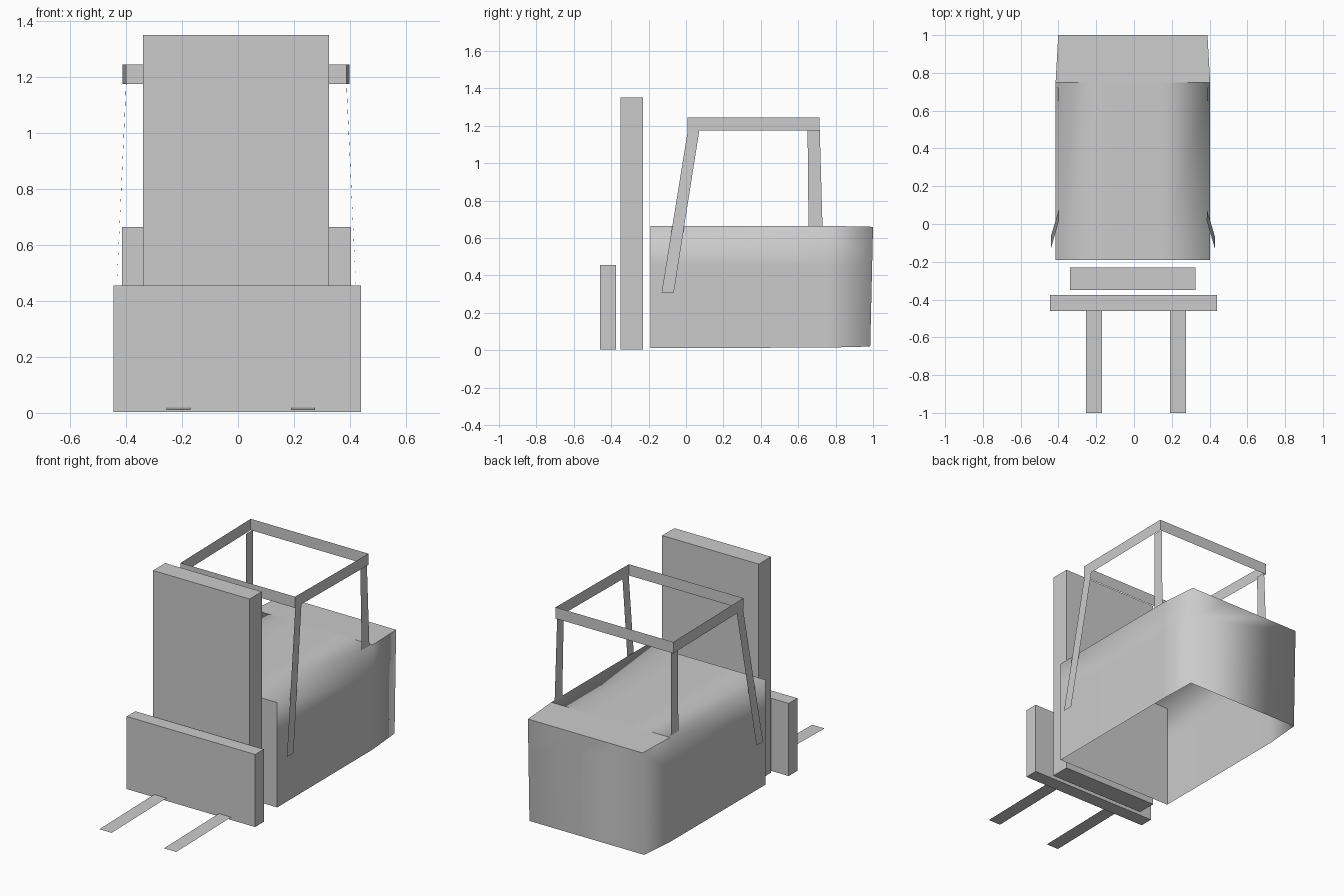
import bpy, bmesh

if "Cube" in bpy.data.objects:
    bpy.data.objects.remove(bpy.data.objects["Cube"])

CX = -0.006  # slight sideways offset of the truck


def finish(name, bm):
    me = bpy.data.meshes.new(name)
    bm.to_mesh(me)
    bm.free()
    ob = bpy.data.objects.new(name, me)
    bpy.context.collection.objects.link(ob)
    return ob


def box(name, x0, x1, y0, y1, z0, z1):
    bm = bmesh.new()
    bmesh.ops.create_cube(bm, size=1)
    for v in bm.verts:
        v.co = (x1 if v.co.x > 0 else x0, y1 if v.co.y > 0 else y0, z1 if v.co.z > 0 else z0)
    return finish(name, bm)


def sheet(name, *quads):
    bm = bmesh.new()
    for q in quads:
        bm.faces.new([bm.verts.new(p) for p in q])
    return finish(name, bm)


# Body: open-bottomed shell lofted through cross-sections along y
bm = bmesh.new()
sections = [(-0.19, -0.19, 0.409, 0.665, 0.012), (0.75, 0.75, 0.409, 0.665, 0.014),
            (1.0, 0.985, 0.395, 0.66, 0.02)]
rings = []
for y_top, y_bot, w, top, bot in sections:
    ring = []
    for u, t in [(-1, 0), (-1, .68), (-1, 1), (-.35, 1), (.35, 1), (1, 1), (1, .68), (1, 0)]:
        ring.append(bm.verts.new((CX + u * w, y_bot + (y_top - y_bot) * t, bot + (top - bot) * t)))
    rings.append(ring)
for a, b in zip(rings, rings[1:]):
    for i in range(7):
        bm.faces.new((a[i], b[i], b[i + 1], a[i + 1]))
front = bm.faces.new(rings[0])
back = [bm.faces.new((rings[2][0], rings[2][7], rings[2][6], rings[2][1])),
        bm.faces.new([rings[2][i] for i in (1, 6, 5, 4, 3, 2)])]
bmesh.ops.recalc_face_normals(bm, faces=bm.faces)
for f in bm.faces:
    f.smooth = True
# Crisp edges around the front panel and the rear deck
for e in front.edges:
    e.smooth = False
for f in bm.faces:
    c = f.calc_center_median()
    if c.y > 0.8 and c.z > 0.65:
        for e in f.edges:
            e.smooth = False
finish("body", bm)

# Mast and fork carriage
box("mast", -0.34, 0.325, -0.35, -0.23, 0.005, 1.35)
box("carriage", -0.445, 0.44, -0.46, -0.375, 0.003, 0.455)

# Forks: thin blades sloping slightly down to the tip
for side, x in (("left", -0.255), ("right", 0.19)):
    sheet(side + "_fork", [(x, -1, 0.01), (x + 0.085, -1, 0.01),
                           (x + 0.085, -0.46, 0.02), (x, -0.46, 0.02)])

# Overhead guard: four upright bands
corners = [(-0.40, 0.007), (0.388, 0.007), (0.398, 0.715), (-0.413, 0.715)]
sheet("guard_frame", *[[(*p, 1.175), (*q, 1.175), (*q, 1.245), (*p, 1.245)]
                       for p, q in zip(corners, corners[1:] + corners[:1])])

# Guard posts: flat strips
for side, s in (("left", -1), ("right", 1)):
    order = s  # reversed winding keeps the strips facing outward
    fp = [(.434, -.13, .31), (.434, -.065, .31), (.392, .075, 1.20), (.391, .02, 1.24)]
    rp = [(.400, .655, .66), (.400, .73, .66), (.393, .715, 1.18), (.393, .65, 1.18)]
    for part, pts in (("front_post", fp), ("rear_post", rp)):
        sheet(side + "_" + part, [(CX + s * x, y, z) for x, y, z in pts][::order])
